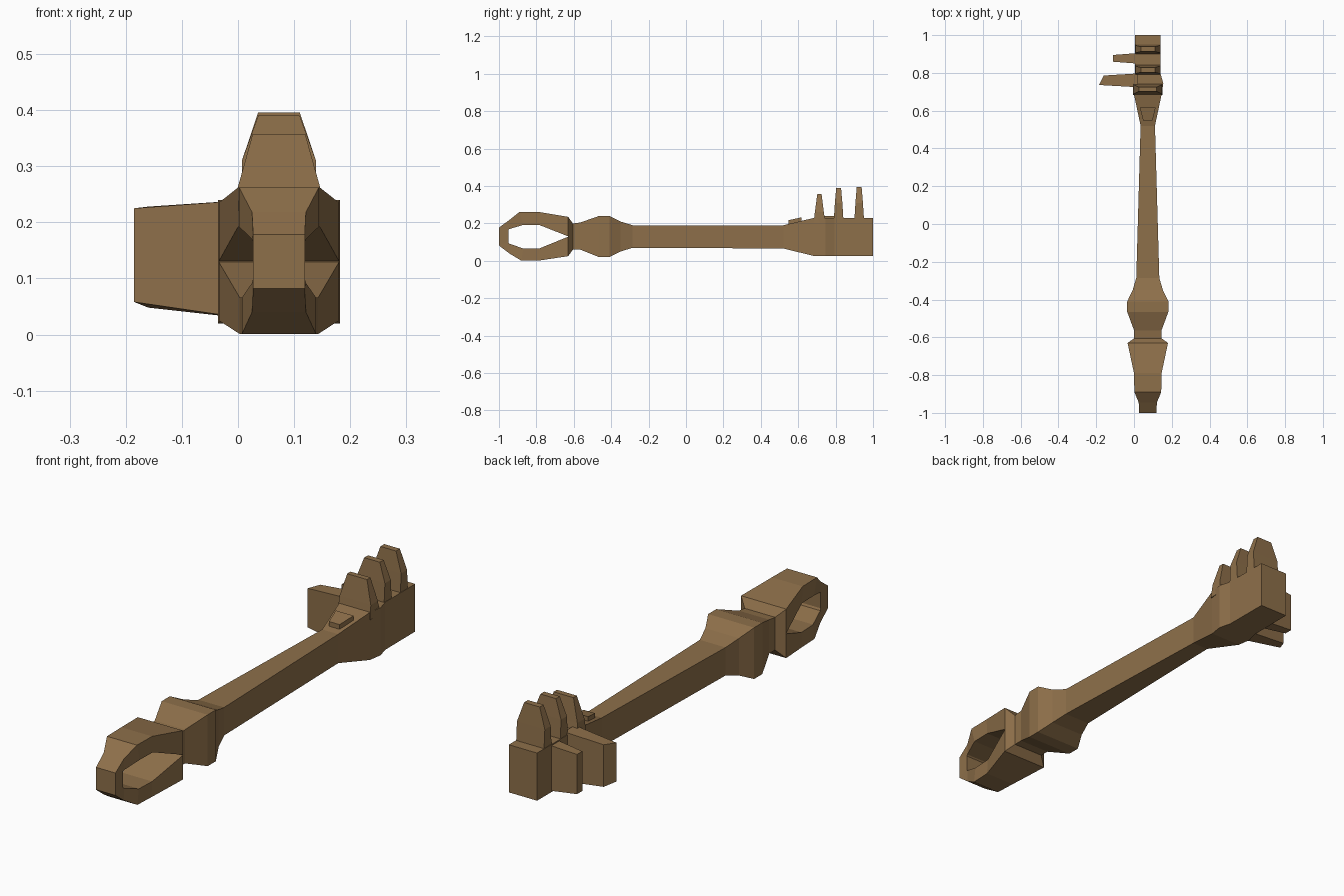
import bpy, bmesh

CX = 0.073  # centre line of the key

bronze = bpy.data.materials.new("old_bronze")
bronze.diffuse_color = (0.27, 0.16, 0.068, 1)


def loft(name, rings, closed=False, caps=True):
    """Skin a list of equal-length point rings."""
    bm = bmesh.new()
    rows = [[bm.verts.new(p) for p in ring] for ring in rings]
    pairs = list(zip(rows, rows[1:])) + ([(rows[-1], rows[0])] if closed else [])
    n = len(rows[0])
    for a, b in pairs:
        for i in range(n):
            j = (i + 1) % n
            bm.faces.new((a[i], a[j], b[j], b[i]))
    if caps and not closed:
        bm.faces.new(rows[0])
        bm.faces.new(rows[-1])
    bmesh.ops.recalc_face_normals(bm, faces=bm.faces)
    mesh = bpy.data.meshes.new(name)
    bm.to_mesh(mesh)
    bm.free()
    mesh.materials.append(bronze)
    ob = bpy.data.objects.new(name, mesh)
    bpy.context.collection.objects.link(ob)
    return ob


def section(y, hw, z0, z1):
    return [(CX - hw, y, z0), (CX + hw, y, z0), (CX + hw, y, z1), (CX - hw, y, z1)]


# Shaft with collar, swelling and bit block: y, half width, bottom, top
loft("shaft", [section(*s) for s in (
    (-0.63, 0.107, 0.025, 0.235), (-0.605, 0.072, 0.06, 0.2),
    (-0.565, 0.072, 0.06, 0.205), (-0.465, 0.109, 0.02, 0.24),
    (-0.41, 0.109, 0.02, 0.24), (-0.35, 0.08, 0.05, 0.21),
    (-0.285, 0.061, 0.07, 0.19), (0.52, 0.038, 0.066, 0.19))])
loft("bit_block", [section(*s) for s in (
    (0.52, 0.038, 0.066, 0.19), (0.685, 0.073, 0.026, 0.23),
    (0.745, 0.082, 0.026, 0.23), (0.795, 0.068, 0.026, 0.23),
    (1.0, 0.067, 0.026, 0.23))])

# Bow: outer y, outer z, inner y, inner z, half width
bow = ((-0.63, 0.235, -0.63, 0.131, 0.107), (-0.79, 0.262, -0.785, 0.192, 0.073),
       (-0.89, 0.262, -0.87, 0.192, 0.071), (-0.945, 0.218, -0.945, 0.17, 0.048),
       (-1.0, 0.178, -0.95, 0.165, 0.046), (-1.0, 0.082, -0.95, 0.1, 0.046),
       (-0.945, 0.04, -0.945, 0.092, 0.048), (-0.88, 0.001, -0.87, 0.066, 0.066),
       (-0.79, 0.001, -0.785, 0.066, 0.07), (-0.63, 0.025, -0.63, 0.129, 0.107))
loft("bow", [[(CX - w, oy, oz), (CX + w, oy, oz), (CX + w, iy, iz), (CX - w, iy, iz)]
             for oy, oz, iy, iz, w in bow], caps=False)


# Upright teeth: stacked levels of z, y range, half width
def upright_tooth(name, levels):
    loft(name, [[(CX - w, y0, z), (CX + w, y0, z), (CX + w, y1, z), (CX - w, y1, z)]
                for z, y0, y1, w in levels])


upright_tooth("upright_tooth_front", ((0.2, 0.682, 0.745, 0.078), (0.26, 0.689, 0.737, 0.074),
                                      (0.357, 0.702, 0.725, 0.047)))
for label, y, top in (("middle", 0.816, 0.39), ("rear", 0.926, 0.396)):
    upright_tooth("upright_tooth_" + label, (
        (0.2, y - 0.027, y + 0.027, 0.066), (0.31, y - 0.02, y + 0.02, 0.066),
        (top, y - 0.013, y + 0.013, 0.037)))

# Side teeth reaching to -x: root and tip rings
loft("side_tooth_front", [
    [(0.02, 0.724, 0.028), (0.02, 0.797, 0.028), (0.02, 0.797, 0.24), (0.02, 0.724, 0.24)],
    [(-0.185, 0.736, 0.058), (-0.16, 0.786, 0.048), (-0.16, 0.786, 0.228), (-0.185, 0.736, 0.225)]])
loft("side_tooth_rear", [
    [(0.02, 0.849, 0.03), (0.02, 0.905, 0.03), (0.02, 0.905, 0.226), (0.02, 0.849, 0.226)],
    [(-0.11, 0.859, 0.045), (-0.11, 0.895, 0.045), (-0.11, 0.895, 0.215), (-0.11, 0.859, 0.215)]])

# Small raised wedge on top of the neck
loft("neck_wedge", [section(0.548, 0.025, 0.19, 0.217), section(0.618, 0.042, 0.205, 0.233)])
